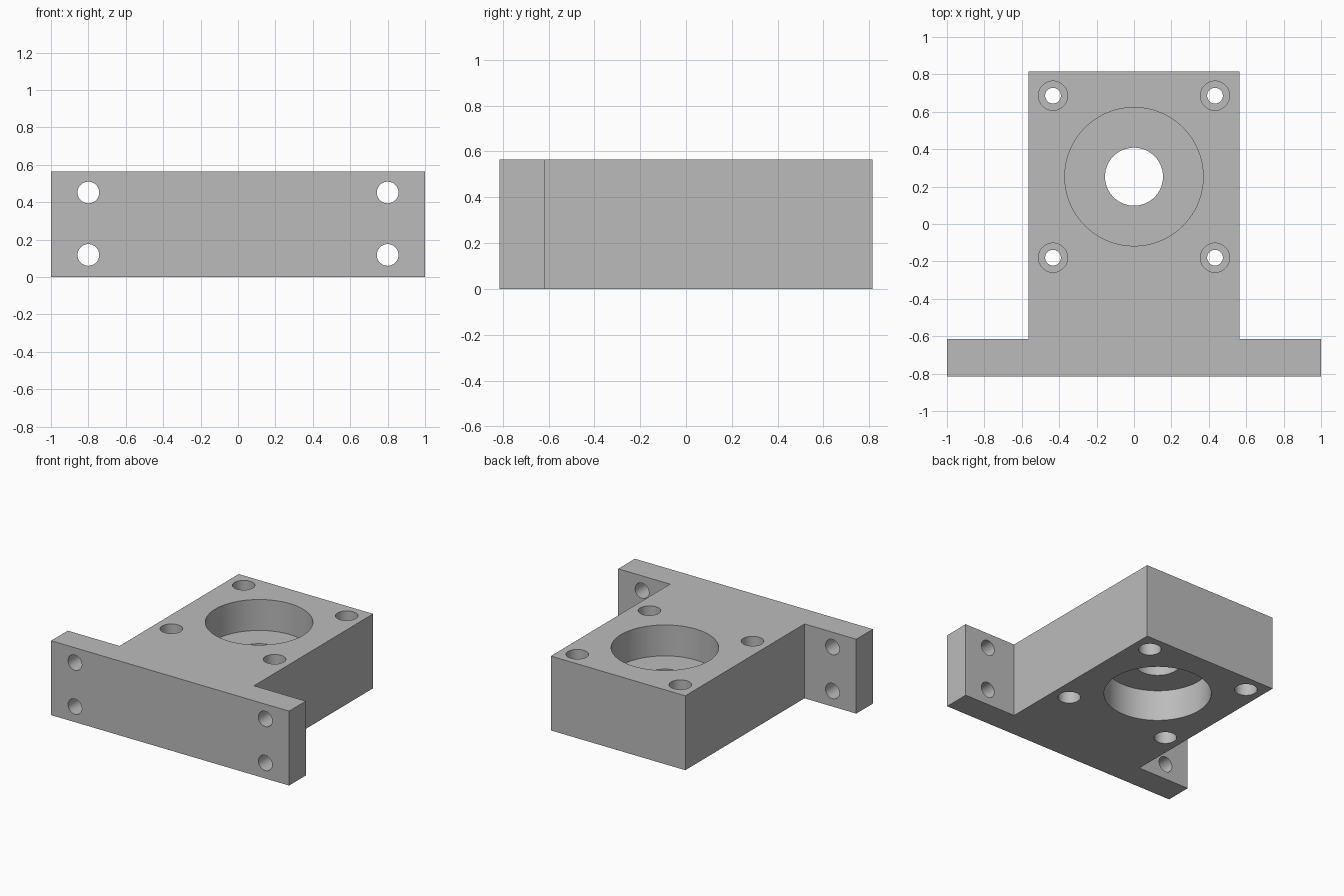
import bpy
import bmesh
import math

if "Cube" in bpy.data.objects:
    bpy.data.objects.remove(bpy.data.objects["Cube"], do_unlink=True)

HEIGHT = 0.565
HALF_W, HALF_D = 0.565, 0.815
FLANGE_BACK = -0.615
BORE_Y = 0.253
POCKET = 0.235   # depth of the pockets sunk from the top and the bottom

grey = bpy.data.materials.new("plain grey")
grey.use_nodes = True
colour = (0.5, 0.5, 0.5, 1)
grey.diffuse_color = colour
grey.node_tree.nodes["Principled BSDF"].inputs["Base Color"].default_value = colour

# T-shaped body: block with a mounting flange at the front
half = [(1, -HALF_D), (1, FLANGE_BACK), (HALF_W, FLANGE_BACK), (HALF_W, HALF_D)]
outline = half + [(-x, y) for x, y in reversed(half)]
bm = bmesh.new()
base = bm.faces.new([bm.verts.new((x, y, 0)) for x, y in outline])
top = bmesh.ops.extrude_face_region(bm, geom=[base])["geom"]
bmesh.ops.translate(bm, vec=(0, 0, HEIGHT),
                    verts=[v for v in top if isinstance(v, bmesh.types.BMVert)])
bmesh.ops.recalc_face_normals(bm, faces=bm.faces)
mesh = bpy.data.meshes.new("mounting_bracket")
bm.to_mesh(mesh)
bm.free()
bracket = bpy.data.objects.new("mounting_bracket", mesh)
bpy.context.collection.objects.link(bracket)
mesh.materials.append(grey)


def drill(radius, centre, depth, sides=48, along_y=False):
    """Cut a round hole into the bracket."""
    turn = (math.pi / 2, 0, 0) if along_y else (0, 0, 0)
    bpy.ops.mesh.primitive_cylinder_add(vertices=sides, radius=radius, depth=depth,
                                        location=centre, rotation=turn)
    cutter = bpy.context.object
    cutter.name = "hole_cutter"
    cutter.hide_render = True
    cutter.data.materials.append(grey)
    cut = bracket.modifiers.new("hole", 'BOOLEAN')
    cut.operation = 'DIFFERENCE'
    cut.solver = 'EXACT'
    cut.object = cutter
    bpy.context.view_layer.objects.active = bracket
    bpy.ops.object.modifier_apply(modifier=cut.name)
    bpy.data.objects.remove(cutter, do_unlink=True)


def stepped_hole(x, y, wide, narrow, sides):
    """Pockets from both faces, joined by a narrower through hole."""
    for z in (0, HEIGHT):
        drill(wide, (x, y, z), 2 * POCKET, sides)
    drill(narrow, (x, y, HEIGHT / 2), 1, sides)


# Central bearing bore
stepped_hole(0, BORE_Y, 0.37, 0.155, 96)

# Four counterbored screw holes around the bore
for side in (-1, 1):
    for y in (BORE_Y - 0.433, BORE_Y + 0.433):
        stepped_hole(side * 0.433, y, 0.078, 0.042, 48)

# Four mounting holes through the flange
for side in (-1, 1):
    for z in (0.118, 0.452):
        drill(0.058, (side * 0.8, -0.715, z), 0.4, 48, along_y=True)

# Smooth hole walls with crisp rims
bpy.ops.object.select_all(action='DESELECT')
bracket.select_set(True)
bpy.context.view_layer.objects.active = bracket
bpy.ops.object.shade_smooth_by_angle(angle=math.radians(30))
